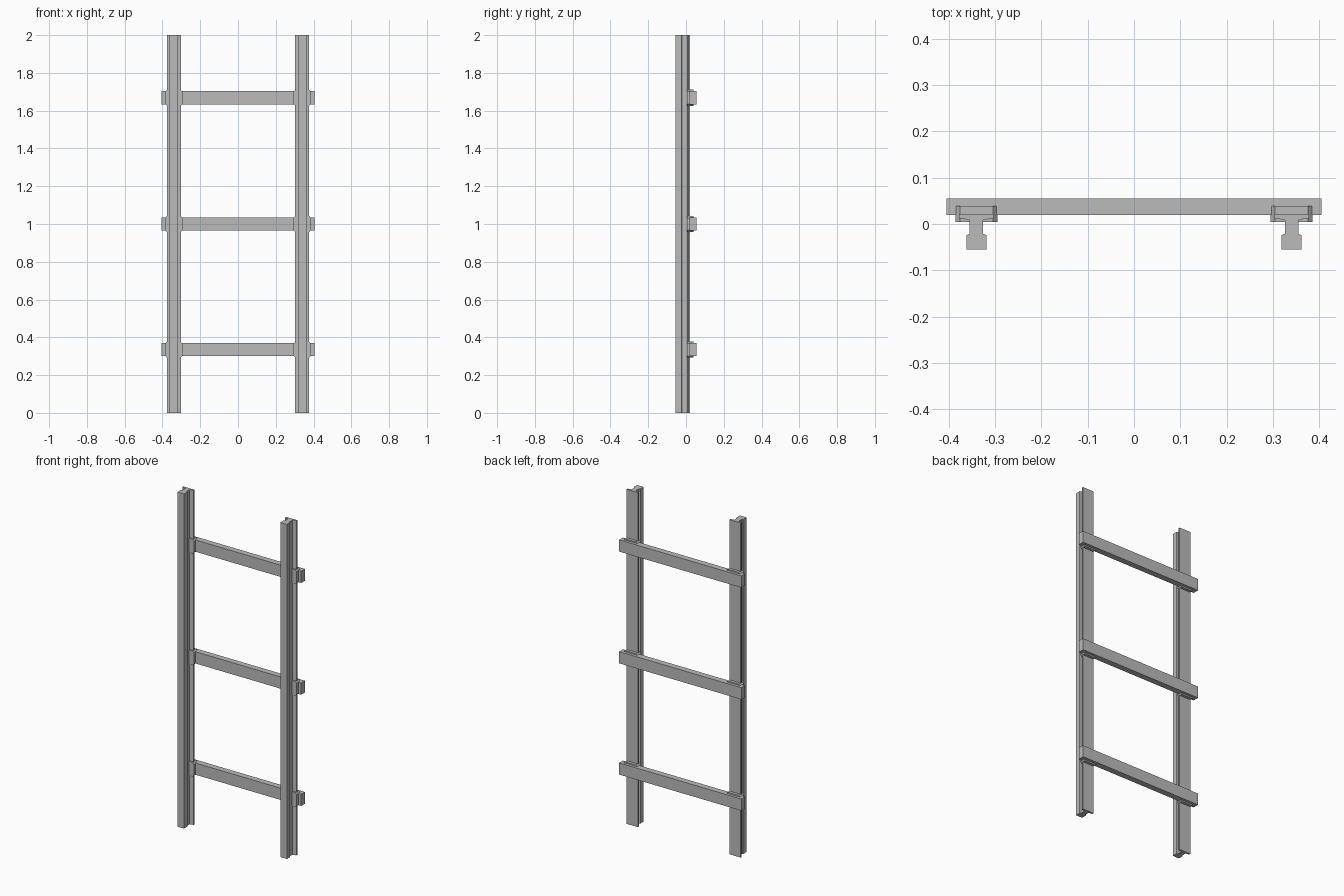
import bpy
import bmesh

if "Cube" in bpy.data.objects:
    bpy.data.objects.remove(bpy.data.objects["Cube"])

steel = bpy.data.materials.new("plain grey")
steel.diffuse_color = (0.5, 0.5, 0.5, 1)
steel.use_nodes = True
steel.node_tree.nodes["Principled BSDF"].inputs["Base Color"].default_value = steel.diffuse_color


def extrude(name, points, direction):
    """Extrude a closed outline along a direction into a solid."""
    bm = bmesh.new()
    face = bm.faces.new([bm.verts.new(p) for p in points])
    new = bmesh.ops.extrude_face_region(bm, geom=[face])["geom"]
    bmesh.ops.translate(bm, vec=direction,
                        verts=[v for v in new if isinstance(v, bmesh.types.BMVert)])
    bmesh.ops.recalc_face_normals(bm, faces=bm.faces)
    mesh = bpy.data.meshes.new(name)
    bm.to_mesh(mesh)
    bm.free()
    mesh.materials.append(steel)
    obj = bpy.data.objects.new(name, mesh)
    bpy.context.collection.objects.link(obj)
    return obj


RAIL_X = 0.34
TIE_Z = (0.335, 1.0, 1.668)

# Half of the rail section: offset from rail centre, depth
half = [(0.037, 0.022), (0.037, 0.012), (0.0145, 0.009), (0.0145, -0.021),
        (0.0215, -0.024), (0.0215, -0.055)]
section = half + [(-x, y) for x, y in reversed(half)]

# Half width, half height and corner cut of the rail fixing
W, H, C = 0.0455, 0.043, 0.01
plate = [(W, H - C), (W - C, H), (C - W, H), (-W, H - C),
         (-W, C - H), (C - W, -H), (W - C, -H), (W, C - H)]

for side, sx in (("left", -RAIL_X), ("right", RAIL_X)):
    # Full length rails
    extrude(side + "_rail", [(sx + x, y, 0) for x, y in section], (0, 0, 2))
    # Fixing blocks holding the rail foot to each tie
    for i, z in enumerate(TIE_Z):
        extrude(f"{side}_fixing_{i + 1}",
                [(sx + x, 0.004, z + h) for x, h in plate], (0, 0.035, 0))

# Cross ties behind the rails
for i, z in enumerate(TIE_Z):
    extrude(f"cross_tie_{i + 1}",
            [(-0.404, 0.019, z - 0.035), (-0.404, 0.055, z - 0.035),
             (-0.404, 0.055, z + 0.035), (-0.404, 0.019, z + 0.035)],
            (0.808, 0, 0))
